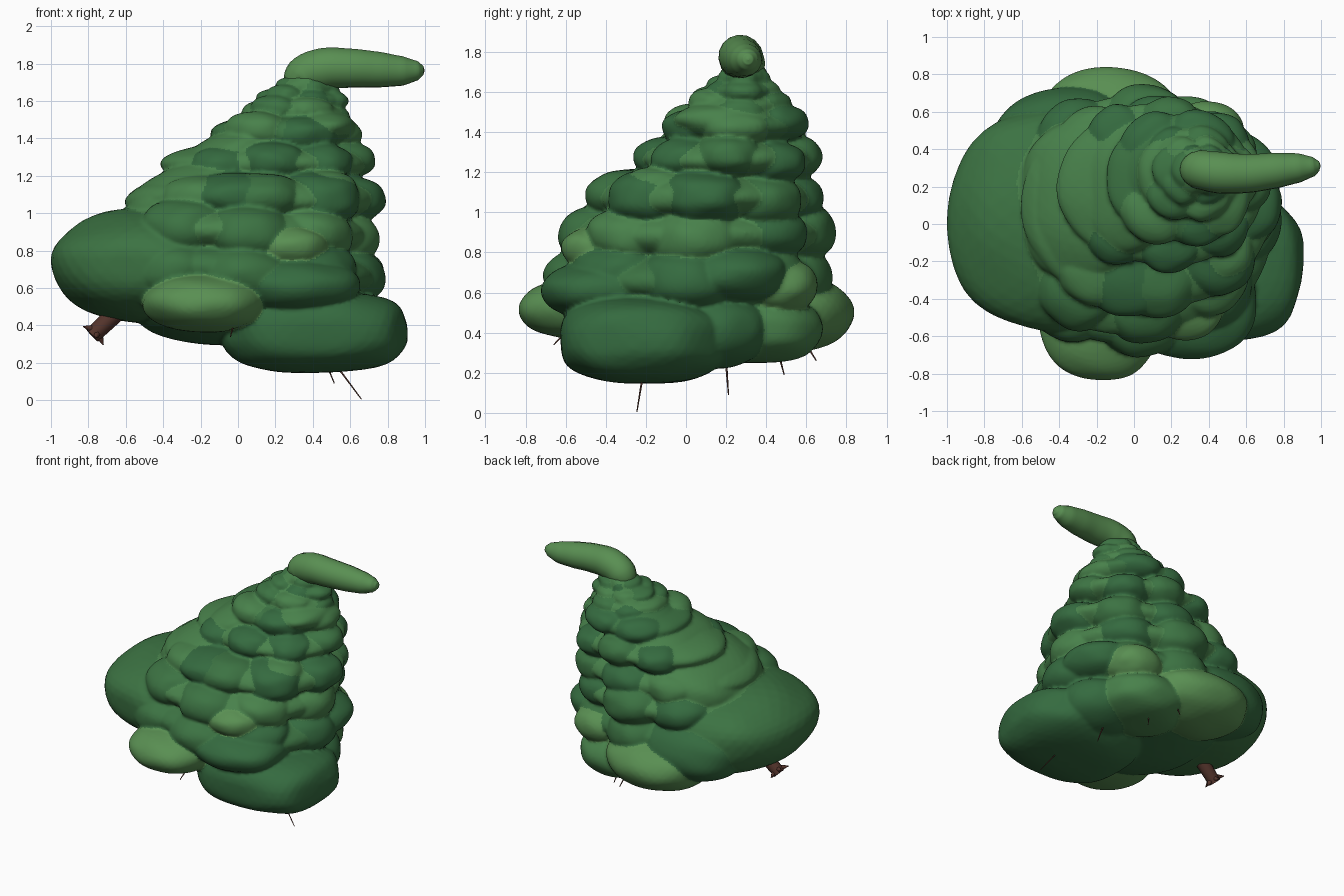
import bpy, bmesh, math, random
from mathutils import Vector, Matrix, noise
from mathutils.bvhtree import BVHTree

if "Cube" in bpy.data.objects:
    bpy.data.objects.remove(bpy.data.objects["Cube"])

random.seed(4)


def material(name, rgb):
    m = bpy.data.materials.new(name)
    m.diffuse_color = (*rgb, 1)
    m.use_nodes = True
    m.node_tree.nodes["Principled BSDF"].inputs["Base Color"].default_value = m.diffuse_color
    return m


DARK = material("dark_green", (0.035, 0.145, 0.05))
MID = material("mid_green", (0.045, 0.17, 0.055))
FRESH = material("fresh_green", (0.065, 0.22, 0.07))
LIGHT = material("light_green", (0.10, 0.275, 0.085))
BARK = material("bark", (0.09, 0.035, 0.025))
GREENS = [DARK, MID, FRESH, LIGHT]
foliage = bmesh.new()  # all boughs gather here and are fused at the end


def blob(center, radii, mat, turn=0.0, tilt=0.0, wobble=0.05, box=0.9):
    """Add a soft, slightly boxy and lumpy ellipsoid to the foliage."""
    seed = Vector(center) * 7
    rot = Matrix.Rotation(tilt, 4, 'Y') @ Matrix.Rotation(turn, 4, 'Z')
    place = Matrix.Translation(center) @ rot @ Matrix.Diagonal((*radii, 1))
    new = bmesh.ops.create_icosphere(foliage, subdivisions=4, radius=1)["verts"]
    for v in new:
        n = noise.noise(v.co * 1.6 + seed)
        p = Vector([math.copysign(abs(c) ** box, c) for c in v.co])
        v.co = place @ (p * (0.985 + wobble * n))
        for f in v.link_faces:
            f.material_index = GREENS.index(mat)


def tube(name, pts, mat, sides=5):
    """Tapered tube through points (x, y, z, radius)."""
    cu = bpy.data.curves.new(name, 'CURVE')
    cu.dimensions = '3D'
    cu.bevel_depth = 1
    cu.bevel_resolution = sides
    cu.use_fill_caps = True
    cu.resolution_u = 6
    sp = cu.splines.new('BEZIER')
    sp.bezier_points.add(len(pts) - 1)
    for b, (x, y, z, r) in zip(sp.bezier_points, pts):
        b.co = (x, y, z)
        b.radius = r
        b.handle_left_type = b.handle_right_type = 'AUTO'
    ob = bpy.data.objects.new(name, cu)
    bpy.context.collection.objects.link(ob)
    cu.materials.append(mat)
    bpy.ops.object.select_all(action='DESELECT')
    ob.select_set(True)
    bpy.context.view_layer.objects.active = ob
    bpy.ops.object.convert(target='MESH')
    bpy.ops.object.shade_smooth_by_angle(angle=math.radians(60))


def layer(x0, x1, y0, y1, z, h, tilt, n):
    """Core disc with lumps around its front, right and back; the left stays smooth."""
    cx, cy = (x0 + x1) / 2, (y0 + y1) / 2
    rx, ry = (x1 - x0) / 2, (y1 - y0) / 2
    blob((cx, cy, z), (rx * 0.96, ry * 0.93, h * 1.12), random.choice((MID, FRESH)), 0, tilt, 0.04, 0.96)
    for i in range(n):
        a = math.radians(-125 + 250 * i / (n - 1))
        ca, sa = math.cos(a), math.sin(a)
        px, py = 0.6 * rx * ca, 0.6 * ry * sa
        reach = 0.41 * math.hypot(rx * ca, ry * sa)
        width = 0.62 * math.radians(250) * (rx + ry) / 4 / n * 1.75
        mat = random.choice((DARK, MID, MID, FRESH, DARK))
        pos = (cx + px, cy + py, z - px * math.sin(tilt) + random.uniform(-0.02, 0.02))
        blob(pos, (reach, width, h * random.uniform(0.95, 1.1)), mat, math.atan2(ry * sa, rx * ca), tilt)


# Stacked foliage layers, leaning to the right and back
layer(-0.82, 0.78, -0.71, 0.73, 0.69, 0.17, 0.04, 7)
layer(-0.74, 0.75, -0.64, 0.75, 0.90, 0.16, 0.04, 7)
layer(-0.64, 0.79, -0.50, 0.69, 1.07, 0.14, 0.0, 7)
layer(-0.44, 0.73, -0.26, 0.68, 1.265, 0.11, 0.0, 7)
layer(-0.17, 0.66, -0.13, 0.62, 1.43, 0.095, 0.0, 5)
layer(0.00, 0.60, 0.01, 0.53, 1.535, 0.07, 0.05, 5)
layer(0.08, 0.59, 0.11, 0.46, 1.61, 0.055, 0.05, 5)
layer(0.19, 0.54, 0.16, 0.42, 1.675, 0.055, 0.05, 5)

# Large individual boughs near the base and accents higher up
BOUGHS = [
    ((0.0, 0.02, 0.52), (0.6, 0.6, 0.23), DARK),            # base core
    ((-0.44, 0.03, 0.72), (0.565, 0.62, 0.32), MID),        # big left
    ((-0.37, 0.42, 0.63), (0.40, 0.31, 0.23), DARK),        # left back
    ((0.41, -0.21, 0.365), (0.51, 0.43, 0.22), DARK),       # low right
    ((-0.18, -0.5, 0.52), (0.33, 0.34, 0.16), LIGHT),       # low front
    ((0.30, -0.40, 0.61), (0.36, 0.33, 0.15), DARK),        # front
    ((0.28, -0.43, 0.82), (0.20, 0.20, 0.11), LIGHT),       # front light
    ((0.0, -0.22, 1.09), (0.30, 0.28, 0.13), DARK),         # front upper
    ((-0.13, 0.50, 0.50), (0.40, 0.34, 0.20), LIGHT),       # low back
    ((0.25, 0.36, 0.42), (0.34, 0.33, 0.18), FRESH),        # low back right
    ((0.44, 0.13, 0.41), (0.30, 0.29, 0.19), DARK),         # low right back
    ((0.46, 0.22, 0.69), (0.32, 0.30, 0.15), DARK),         # right
    ((0.39, 0.46, 0.63), (0.21, 0.20, 0.14), LIGHT),        # right back light
    ((0.47, -0.15, 1.12), (0.17, 0.17, 0.11), FRESH),       # right front light
    ((0.45, 0.2, 1.46), (0.18, 0.26, 0.09), FRESH),         # upper right light
]
for c, r, mat in BOUGHS:
    blob(c, r, mat, box=0.76 if c[2] < 0.4 else 0.93)

# Broad sheets draped down the left slope
DRAPES = [
    ((-0.27, 0.12, 1.075), (0.37, 0.45, 0.19), FRESH),
    ((-0.04, 0.20, 1.29), (0.31, 0.36, 0.155), FRESH),
    ((0.11, 0.26, 1.44), (0.23, 0.26, 0.125), MID),
    ((0.24, 0.285, 1.575), (0.17, 0.185, 0.095), FRESH),
    ((0.33, 0.29, 1.67), (0.13, 0.125, 0.08), FRESH),
]
for c, r, mat in DRAPES:
    blob(c, r, mat, 0, -0.42)

# Fuse the boughs into one skin, then take each face's green from the nearest bough
tree = BVHTree.FromBMesh(foliage)
foliage.faces.ensure_lookup_table()
me = bpy.data.meshes.new("foliage")
foliage.to_mesh(me)
ob = bpy.data.objects.new("foliage", me)
bpy.context.collection.objects.link(ob)
rm = ob.modifiers.new("fuse", 'REMESH')
rm.mode = 'VOXEL'
rm.voxel_size = 0.0125
sm = ob.modifiers.new("soften", 'SMOOTH')
sm.factor = 0.5
sm.iterations = 2
bpy.context.view_layer.objects.active = ob
ob.select_set(True)
bpy.ops.object.convert(target='MESH')
me = ob.data
me.materials.clear()
for m in GREENS:
    me.materials.append(m)
for p in me.polygons:
    hit = tree.find_nearest(p.center)
    p.material_index = foliage.faces[hit[2]].material_index
    p.use_smooth = True
foliage.free()

# Drooping tip
tube("drooping_tip", [(0.32, 0.29, 1.67, 0.08), (0.35, 0.29, 1.73, 0.105), (0.45, 0.275, 1.77, 0.112),
                      (0.6, 0.27, 1.775, 0.105), (0.75, 0.285, 1.767, 0.096), (0.88, 0.3, 1.76, 0.079),
                      (0.96, 0.307, 1.762, 0.052), (0.99, 0.31, 1.763, 0.026), (0.997, 0.31, 1.763, 0.004)],
     LIGHT, 6)

# Trunk stub with splintered roots
tube("trunk", [(-0.5, -0.02, 0.62, 0.06), (-0.66, -0.03, 0.46, 0.05), (-0.78, -0.04, 0.345, 0.045)], BARK, 2)
for i in range(5):
    a = 2 * math.pi * i / 5
    dx, dy = math.cos(a), math.sin(a)
    s = Vector((-0.765, -0.04, 0.36)) + Vector((0.03 * dx, 0.035 * dy, -0.03 * dx))
    e = s + Vector((0.03 * dx - 0.015, 0.045 * dy, -0.025 * dx - 0.01))
    tube(f"root_{i}", [(*s, 0.018), (*e, 0.003)], BARK, 1)

# Thin twigs poking out underneath
TWIGS = [((0.50, -0.21, 0.22), (0.66, -0.245, 0.005)), ((0.45, 0.20, 0.25), (0.515, 0.212, 0.09)),
         ((-0.02, -0.58, 0.42), (-0.04, -0.66, 0.34)), ((0.25, 0.46, 0.30), (0.28, 0.49, 0.19)),
         ((0.1, 0.60, 0.34), (0.12, 0.65, 0.26))]
for i, (s, e) in enumerate(TWIGS):
    tube(f"twig_{i}", [(*s, 0.006), (*e, 0.003)], BARK, 1)
